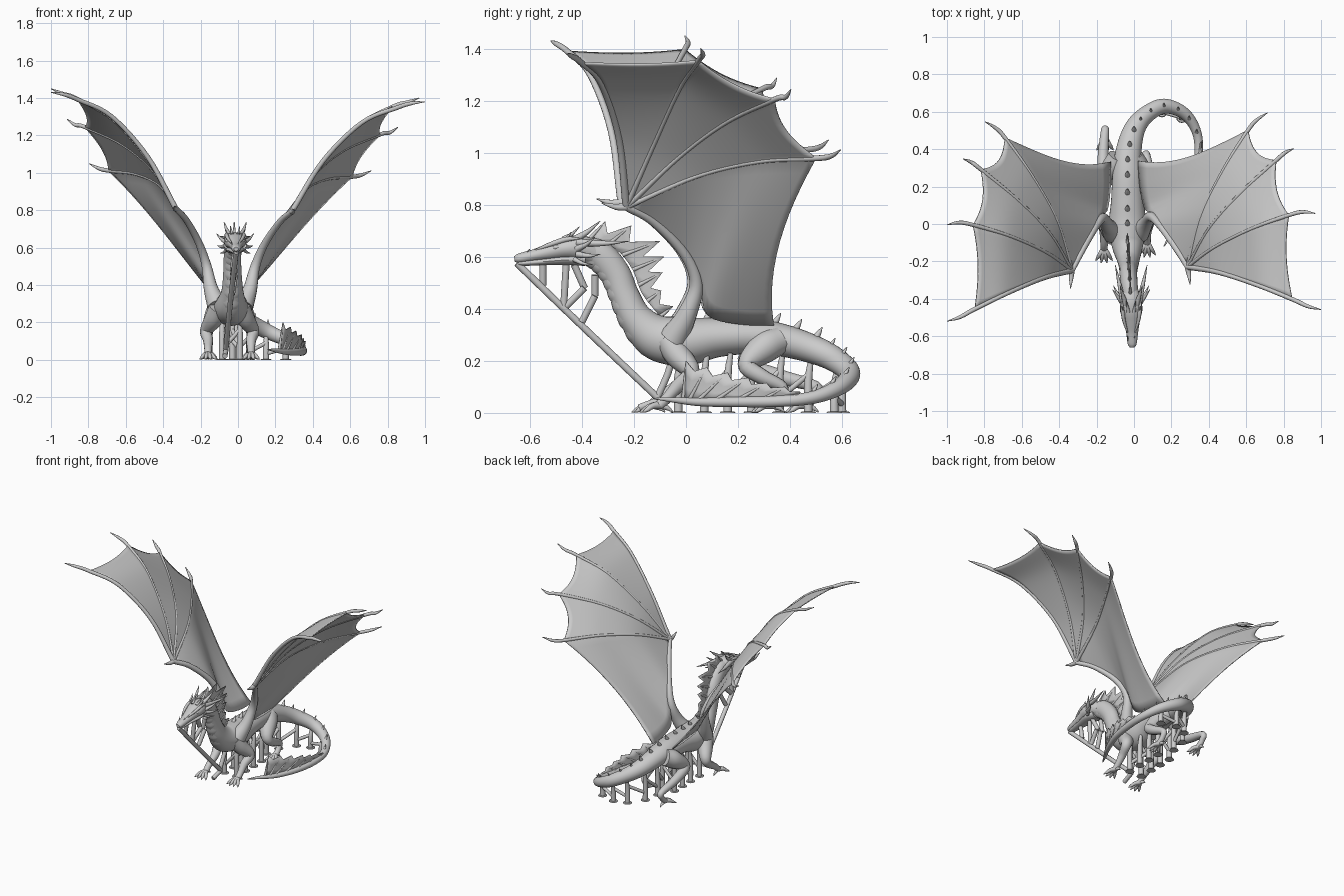
import bpy, bmesh, math
from mathutils import Vector, Matrix


def spline(pts, n):
    """Catmull-Rom samples through points of any dimension."""
    p = [Vector(q) for q in pts]
    p = [p[0] * 2 - p[1]] + p + [p[-1] * 2 - p[-2]]
    out = []
    for i in range(1, len(p) - 2):
        a, b, c, d = p[i - 1:i + 3]
        for k in range(n):
            t = k / n
            out.append(0.5 * (2 * b + (c - a) * t + (2 * a - 5 * b + 4 * c - d) * t * t
                              + (3 * b - a - 3 * c + d) * t ** 3))
    return out + [p[-2]]


def finish(name, bm, solid=0.0):
    bmesh.ops.recalc_face_normals(bm, faces=bm.faces)
    me = bpy.data.meshes.new(name)
    bm.to_mesh(me)
    bm.free()
    for f in me.polygons:
        f.use_smooth = True
    me.set_sharp_from_angle(angle=math.radians(50))
    ob = bpy.data.objects.new(name, me)
    bpy.context.collection.objects.link(ob)
    if solid:
        m = ob.modifiers.new("thickness", 'SOLIDIFY')
        m.thickness, m.offset = solid, 0
    return ob


def tubes(name, paths, segs=12, n=5, mat=None):
    """Swept tubes; each point is (x, y, z, side radius[, up radius])."""
    bm = bmesh.new()
    for path in paths:
        s = spline([tuple(q) + (q[3],) if len(q) == 4 else q for q in path], n)
        c = [Vector(v[:3]) for v in s]
        side, rings = None, []
        for i, v in enumerate(s):
            t = (c[min(i + 1, len(c) - 1)] - c[max(i - 1, 0)]).normalized()
            if side is None:
                side = Vector((1, 0, 0)) if abs(t.x) < 0.8 else Vector((0, 1, 0))
            side = (side - t * side.dot(t)).normalized()
            up = side.cross(t)
            ring = []
            for k in range(segs):
                a = 2 * math.pi * k / segs
                q = c[i] + side * math.cos(a) * max(v[3], .001) + up * math.sin(a) * max(v[4], .001)
                ring.append(bm.verts.new(mat @ q if mat else q))
            rings.append(ring)
        for a, b in zip(rings, rings[1:]):
            for k in range(segs):
                bm.faces.new((a[k], a[k - 1], b[k - 1], b[k]))
        bm.faces.new(rings[0])
        bm.faces.new(rings[-1])
    return finish(name, bm)


def grid(bm, rows):
    vs = [[bm.verts.new(p) for p in r] for r in rows]
    for a, b in zip(vs, vs[1:]):
        for i in range(len(a) - 1):
            bm.faces.new((a[i], a[i + 1], b[i + 1], b[i]))


def spike(base, tip, r, bend=(0, 0, 0)):
    b, t = Vector(base), Vector(tip)
    m = (b + t) / 2 + Vector(bend)
    return [(*b, r), (*m, r * .65), (*t, .0015)]


def fin(name, base, tips, notch):
    """Spiny webbed fin rising from a base line."""
    n = len(tips)
    root = spline(base, 24)
    root = [root[round(i * (len(root) - 1) / (2 * n - 2))] for i in range(2 * n - 1)]
    edge = []
    for i in range(2 * n - 1):
        t = Vector(tips[i // 2])
        if i % 2:
            t = root[i].lerp((t + Vector(tips[i // 2 + 1])) / 2, notch)
        edge.append(t)
    bm = bmesh.new()
    grid(bm, [[r.lerp(e, k / 3) for r, e in zip(root, edge)] for k in range(4)])
    finish(name, bm, .006)
    tubes(name + "_spines", [spike(root[2 * i], tips[i], .009) for i in range(n)], 8, 3)


# Body, neck and tail in one sweep
body = [(-.02, -.40, .628, .045, .05), (-.025, -.33, .605, .045, .057), (-.03, -.27, .535, .047, .056),
        (-.03, -.235, .45, .05, .056), (-.03, -.19, .36, .06, .065), (-.035, -.11, .29, .085, .088),
        (-.035, 0, .275, .1, .093), (-.035, .12, .29, .088, .076), (-.035, .26, .295, .08, .068),
        (-.03, .38, .277, .07, .062), (0, .50, .24, .058, .054), (.06, .58, .2, .047, .047),
        (.16, .63, .15, .04, .04), (.27, .59, .1, .032, .032), (.335, .49, .06, .025, .025),
        (.345, .36, .045, .022, .022), (.32, .2, .042, .02, .02), (.26, .05, .042, .016, .016),
        (.2, -.05, .05, .01, .01), (.16, -.12, .055, .003, .003)]
tubes("body_and_tail", [body], 28, 8)

# Overlapping plates down the front of the neck
neck = spline(body[:7], 2)
plates = []
for a, b in zip(neck[1:-3], neck[2:-2]):
    d = (Vector(b[:3]) - Vector(a[:3])).normalized()
    f = Vector((0, d.z, -d.y)) * .01
    f = f if f.y < 0 else -f
    plates.append([(*(Vector(q[:3]) + f), q[3] * k * .88, q[4] * k * .9)
                   for q, k in ((a, .97), (a.lerp(b, .6), 1.02), (b, .97))])
tubes("neck_plates", plates, 20, 4)

# Head
tubes("skull", [[(-.01, -.66, .592, .012, .01), (-.01, -.64, .594, .024, .019), (-.01, -.58, .606, .032, .024),
                 (-.012, -.52, .62, .044, .034), (-.015, -.46, .632, .06, .044), (-.018, -.40, .632, .055, .05),
                 (-.02, -.35, .61, .042, .045)]], 20)
tubes("lower_jaw", [[(-.01, -.65, .575, .012, .007), (-.01, -.62, .576, .022, .011), (-.012, -.54, .582, .034, .014),
                     (-.015, -.46, .588, .05, .02), (-.02, -.39, .59, .042, .025)]], 16)
horns, eyes = [], []
for s in (-1, 1):
    def P(x, y, z):
        return (-.015 + s * x, y, z)
    for b, t, r in (((.03, -.43, .665), (.06, -.33, .737), .015), ((.042, -.42, .655), (.085, -.22, .66), .016),
                    ((.05, -.42, .63), (.10, -.35, .675), .013), ((.05, -.42, .61), (.095, -.33, .61), .013),
                    ((.045, -.43, .59), (.08, -.36, .57), .01), ((.035, -.49, .65), (.05, -.44, .695), .01),
                    ((.015, -.47, .67), (.025, -.41, .715), .01), ((.012, -.63, .605), (.02, -.60, .63), .006)):
        horns.append(spike(P(*b), P(*t), r, (0, 0, -.006)))
    horns.append([(*P(.02, -.58, .625), .004), (*P(.038, -.52, .648), .009), (*P(.047, -.46, .667), .01),
                  (*P(.05, -.41, .67), .003)])
    eyes.append([(*P(.038, -.515, .632), .003), (*P(.044, -.50, .636), .009), (*P(.049, -.485, .639), .003)])
tubes("horns_and_brows", horns, 8, 4)
tubes("eyes", eyes, 8, 3)

# Neck frill, tail fin and back spikes
fin("neck_frill", [(-.02, -.37, .67), (-.025, -.27, .63), (-.03, -.205, .55), (-.03, -.17, .46), (-.035, -.10, .37)],
    [(-.02, -.31, .735), (-.02, -.21, .72), (-.025, -.10, .66), (-.03, -.085, .6), (-.03, -.09, .54),
     (-.03, -.095, .47), (-.035, -.05, .41)], .45)
fin("tail_fin", [(.345, .40, .055), (.32, .2, .05), (.26, .05, .05), (.22, -.01, .05)],
    [(.36, .44, .08), (.36, .38, .10), (.35, .31, .115), (.34, .24, .135), (.31, .16, .155), (.28, .08, .175),
     (.24, 0, .2)], .8)
back = []
for i, q in enumerate(spline(body[6:15], 3)):
    if i % 2 == 0:
        b = Vector(q[:3]) + Vector((0, 0, q[4] * .92))
        k = .04 if i < 14 else .028
        back.append(spike(b, b + Vector((0, k * .6, k)), .014 if i < 14 else .009))
tubes("back_spikes", back, 8, 3)


# Legs with clawed feet
def foot(x, y):
    toes = []
    for a in (-.6, -.2, .2, .6):
        dx, dy = math.sin(a), -math.cos(a)
        toes.append([(x, y, .03, .016), (x + dx * .035, y + dy * .035, .026, .012),
                     (x + dx * .06, y + dy * .06, .012, .009), (x + dx * .08, y + dy * .08, .003, .002)])
    toes.append([(x, y, .03, .014), (x, y + .03, .018, .009), (x, y + .05, .003, .002)])
    return toes


c = -.045
for s, side in ((1, "right"), (-1, "left")):
    x, f = c + s * .115, (-.10 if s > 0 else -.13)
    tubes("front_leg_" + side, [[(c + s * .06, -.07, .28, .05), (c + s * .085, -.03, .22, .05),
                                 (x + s * .01, .02, .155, .034), (x, -.03, .105, .027),
                                 (x, f + .03, .06, .021), (x, f, .03, .02)]] + foot(x, f), 12)
    x, h = c + s * .11, (.34 if s > 0 else .47)
    tubes("hind_leg_" + side, [[(c + s * .04, .36, .28, .055), (c + s * .07, .30, .25, .06), (x, .235, .185, .037),
                                (x + s * .01, (h + .24) / 2, .14, .03), (x, h + .03, .1, .022),
                                (x, h + .02, .06, .018), (x, h - .01, .03, .02)]] + foot(x, h - .01), 12)

# Wings: arm, four fingers fanning from the wrist, and skin between them
W = (.31, -.24, .80)
fingers = [[W, (.47, -.275, 1.075), (.67, -.35, 1.285), (.85, -.43, 1.368), (.93, -.47, 1.395), (1.0, -.49, 1.405)],
           [W, (.45, -.14, 1.04), (.65, -.045, 1.265), (.845, .02, 1.375), (.92, .035, 1.4), (.985, .025, 1.425)],
           [W, (.425, -.04, .995), (.59, .14, 1.135), (.79, .315, 1.225), (.84, .355, 1.235), (.885, .375, 1.265)],
           [W, (.385, .03, .92), (.51, .27, .98), (.65, .48, .995), (.7, .535, 1.005), (.755, .57, 1.03)]]
root = [W, (.25, -.13, .74), (.17, -.01, .62), (.13, .05, .5), (.10, .08, .38), (.08, .2, .345), (.075, .335, .34)]
arm = [(*W, .015), (.25, -.135, .742, .017), (.175, -.015, .62, .02), (.13, .035, .5, .026),
       (.105, 0, .38, .038), (.07, -.05, .29, .055)]


def at(curve, t):
    f = min(max(t, 0), 1) * (len(curve) - 1)
    i = min(int(f), len(curve) - 2)
    return curve[i].lerp(curve[i + 1], f - i)


place = (Matrix.Translation((-.05, 0, 0)) @ Matrix.Rotation(.031, 4, 'Z') @ Matrix.Rotation(.025, 4, 'Y'))
for s, side in ((1, "right"), (-1, "left")):
    mat = place @ Matrix.Diagonal((s, 1, 1, 1))
    ribs = [spline(f[:4], 12) for f in fingers] + [spline(root, 8)]
    bm = bmesh.new()
    for a, b, sag in zip(ribs, ribs[1:], (.04, .05, .06, .08)):
        rows = []
        for j in range(1, 25):
            rows.append([])
            for i in range(13):
                u = i / 12
                t = j / 24 * (1 - sag * 4 * u * (1 - u))
                rows[-1].append(mat @ at(a, t).lerp(at(b, t), u))
        grid(bm, rows)
    bmesh.ops.remove_doubles(bm, verts=bm.verts, dist=.0005)
    finish("wing_skin_" + side, bm, .008)
    bones = [[(*p, r) for p, r in zip(f, (.012, .009, .009, .011, .010, .002))] for f in fingers]
    bones[0] = [(*p, r) for p, r in zip(fingers[0], (.015, .013, .012, .012, .010, .002))]
    bones.append([(*W, .016), (.315, -.28, .80, .012), (.32, -.335, .815, .002)])
    tubes("wing_bones_" + side, bones, 10, 6, mat)
    tubes("wing_arm_" + side, [arm], 16, 6, mat)

# Support struts: neck prop with rungs, columns with feet, diagonal braces
R = .014
prop = [[(-.01, -.65, .575, R), (-.04, -.38, .315, R), (-.065, -.10, .05, R)],
        [(-.065, -.10, .05, R), (-.07, -.18, .02, R)], [(-.065, -.11, .06, R), (-.06, -.07, .15, R), (-.05, -.05, .22, R)]]
for y, z, y2, z2 in ((-.55, .575, -.55, .49), (-.46, .58, -.47, .41), (-.43, .57, -.39, .48), (-.39, .48, -.46, .41),
                     (-.35, .53, -.35, .45), (-.35, .45, -.40, .35)):
    prop.append([(-.015, y, z, R), (-.03, y2, z2, R)])
tubes("neck_prop", prop, 10, 2)
cols = [(x, y, .23) for y in (-.03, .07, .16, .25) for x in (-.085, .01)]
cols += [(-.03, .36, .23), (-.01, .47, .21), (.06, .57, .17), (.15, .6, .13), (.255, .57, .09)]
struts, pads = [], []
for i, (x, y, z) in enumerate(cols):
    struts.append([(x, y, 0, .017), (x, y, z * .6, .016), (x, y + .012, z, .01)])
    pads.append([(x, y, 0, .03), (x, y, .005, .026)])
    if i + 1 < len(cols):
        x2, y2, z2 = cols[i + 1]
        struts.append([(x, y, z * .25, .011), (x2, y2, z2 * .7, .011)])
tubes("support_columns", struts, 10, 2)
tubes("support_pads", pads, 12, 1)
